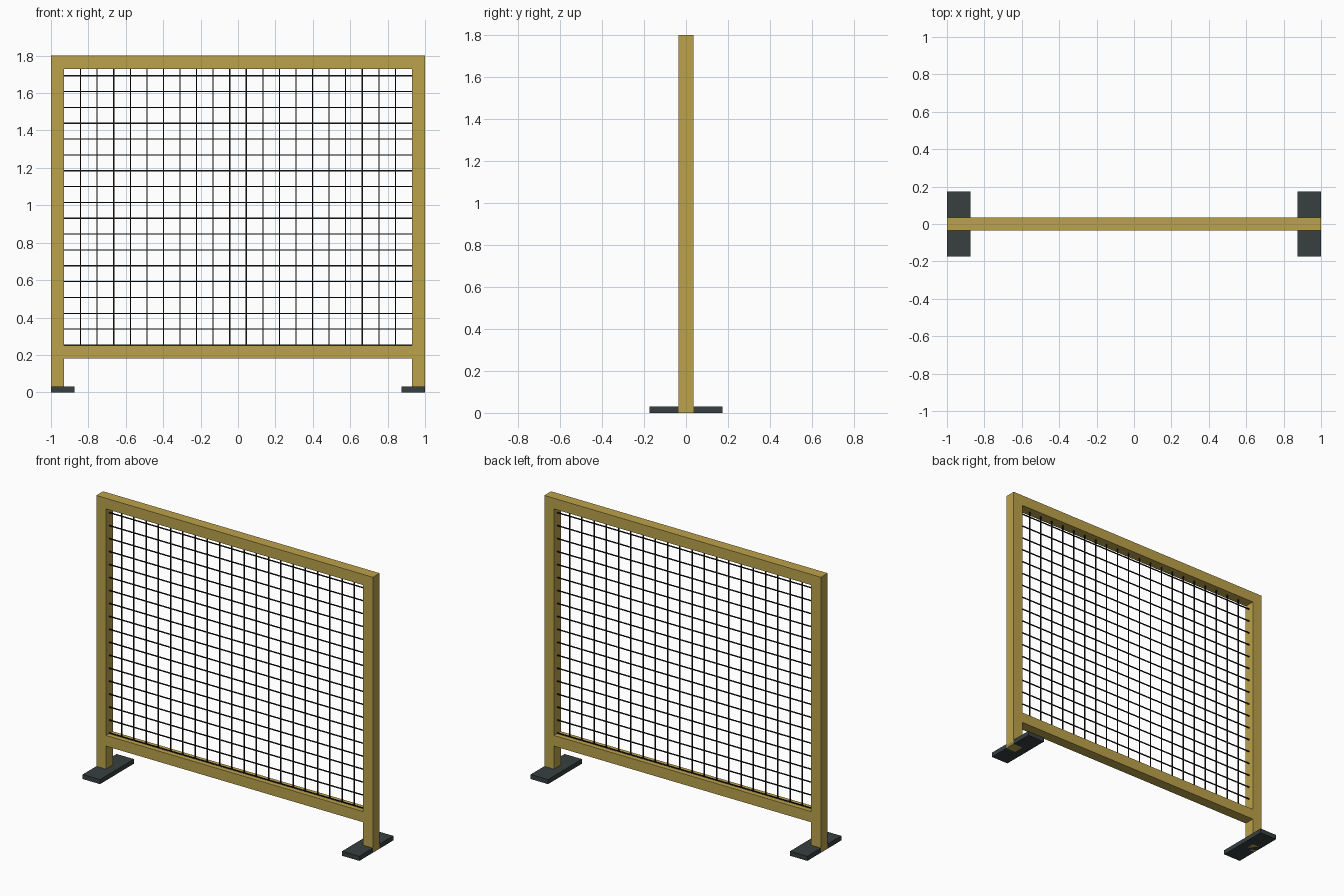
import bpy, bmesh
from mathutils import Matrix, Vector

if "Cube" in bpy.data.objects:
    bpy.data.objects.remove(bpy.data.objects["Cube"])


def material(name, color):
    m = bpy.data.materials.new(name)
    m.diffuse_color = color
    m.use_nodes = True
    m.node_tree.nodes["Principled BSDF"].inputs["Base Color"].default_value = m.diffuse_color
    return m


GOLD = material("painted_frame", (0.50, 0.36, 0.07, 1))
DARK = material("dark_feet", (0.04, 0.05, 0.05, 1))
WIRE = material("black_wire", (0.01, 0.01, 0.01, 1))


def finish(name, bm, mat):
    mesh = bpy.data.meshes.new(name)
    bm.to_mesh(mesh)
    bm.free()
    mesh.materials.append(mat)
    obj = bpy.data.objects.new(name, mesh)
    bpy.context.collection.objects.link(obj)
    return obj


def add_box(bm, lo, hi):
    lo, hi = Vector(lo), Vector(hi)
    mat = Matrix.Translation((lo + hi) / 2) @ Matrix.Diagonal((*(hi - lo), 1))
    bmesh.ops.create_cube(bm, size=1, matrix=mat)


def box(name, lo, hi, mat):
    bm = bmesh.new()
    add_box(bm, lo, hi)
    return finish(name, bm, mat)


T = 0.07            # frame tube width
H = T / 2
IN = 1 - T          # inner edge of the posts
TOP, LOW = 1.80, 0.18
W = 0.003           # half wire thickness

# Posts and feet
for side, s in (("left", -1), ("right", 1)):
    x0, x1 = sorted((s, s * IN))
    box(side + "_post", (x0, -H, 0), (x1, H, TOP), GOLD)
    x0, x1 = sorted((s, s * 0.875))
    box(side + "_foot", (x0, -0.175, 0), (x1, 0.175, 0.03), DARK)

# Rails
box("top_rail", (-IN, -H, TOP - T), (IN, H, TOP), GOLD)
box("bottom_rail", (-IN, -H, LOW), (IN, H, LOW + T), GOLD)

# Vertical mesh wires
bm = bmesh.new()
for i in range(1, 21):
    x = -IN + 2 * IN * i / 21
    add_box(bm, (x - W, -W, LOW + T), (x + W, W, TOP - T))
finish("vertical_wires", bm, WIRE)

# Horizontal mesh wires, the lowest resting on the bottom rail
bm = bmesh.new()
for i in range(18):
    z = 0.253 + 0.0847 * i
    add_box(bm, (-IN, -W, z - W), (IN, W, z + W))
finish("horizontal_wires", bm, WIRE)
